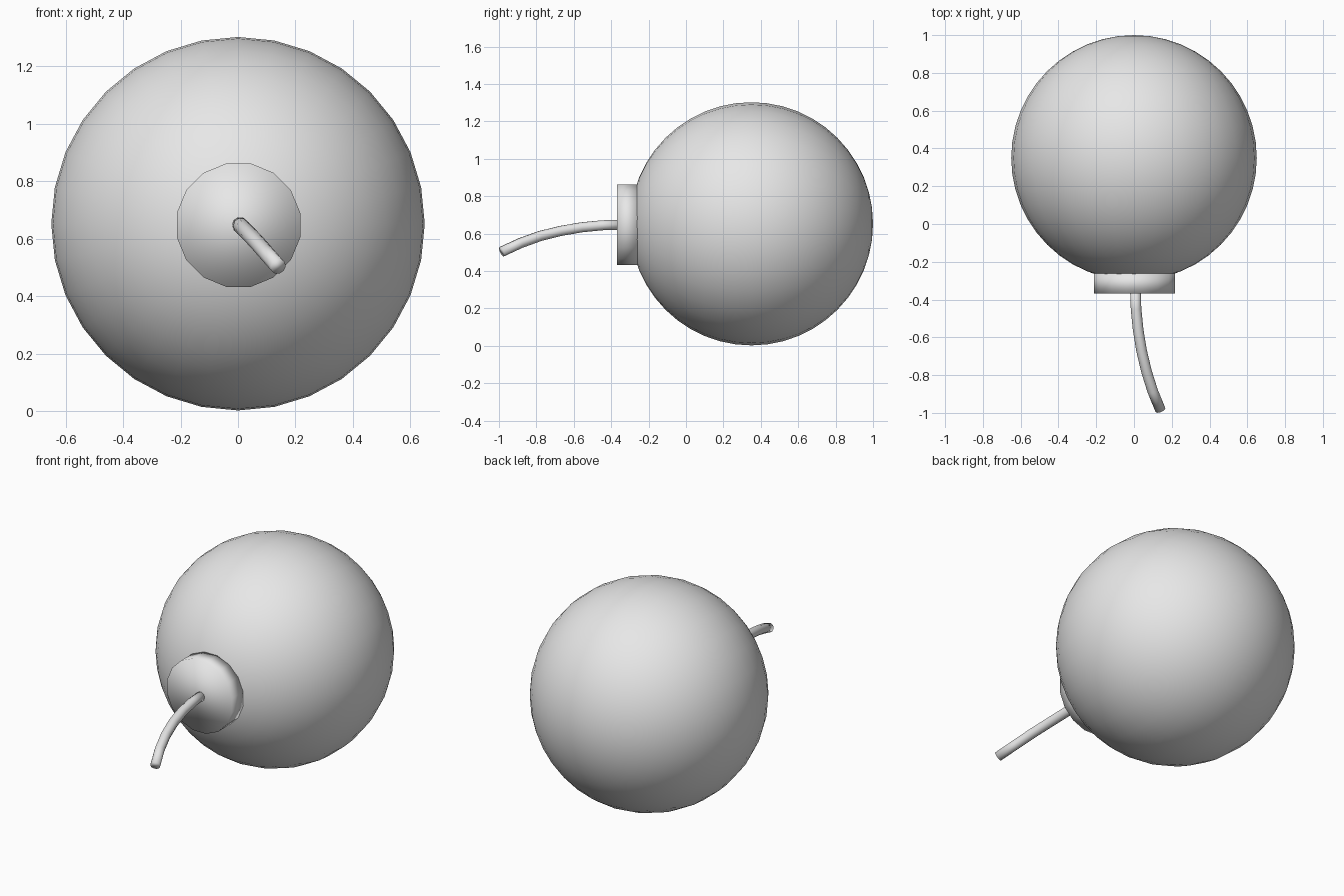
import bpy, bmesh, math
from mathutils import Matrix, Vector

if "Cube" in bpy.data.objects:
    bpy.data.objects.remove(bpy.data.objects["Cube"])

grey = bpy.data.materials.new("light_grey")
grey.diffuse_color = (0.8, 0.8, 0.8, 1)
grey.use_nodes = True
grey.node_tree.nodes["Principled BSDF"].inputs["Base Color"].default_value = grey.diffuse_color


def finish(name, bm):
    bmesh.ops.recalc_face_normals(bm, faces=bm.faces[:])
    for f in bm.faces:
        f.smooth = True
    me = bpy.data.meshes.new(name)
    bm.to_mesh(me)
    bm.free()
    me.materials.append(grey)
    ob = bpy.data.objects.new(name, me)
    bpy.context.collection.objects.link(ob)
    return ob


turn = Matrix.Rotation(math.radians(90), 4, 'X')  # local z -> -y

# Round body, poles along the cap axis
bm = bmesh.new()
bmesh.ops.create_uvsphere(bm, u_segments=32, v_segments=24, radius=0.65,
                          matrix=Matrix.Translation((0, 0.35, 0.652)) @ turn)
finish("round_body", bm)

# Short cap on the front, with softly shaded rim
bm = bmesh.new()
bmesh.ops.create_cone(bm, cap_ends=True, segments=16, radius1=0.219, radius2=0.219,
                      depth=0.11,
                      matrix=Matrix.Translation((0.002, -0.313, 0.647)) @ turn
                      @ Matrix.Rotation(math.pi / 16, 4, 'Z'))
finish("cap", bm)

# Curved fuse: rings swept along a path that droops down and to the right
path = [Vector(p) for p in [
    (0.007, -0.34, 0.648), (0.011, -0.45, 0.644), (0.022, -0.56, 0.633),
    (0.040, -0.67, 0.614), (0.066, -0.78, 0.587), (0.099, -0.885, 0.549),
    (0.140, -0.985, 0.503)]]
SIDES, R = 10, 0.028
bm = bmesh.new()
rings = []
for i, p in enumerate(path):
    t = (path[min(i + 1, len(path) - 1)] - path[max(i - 1, 0)]).normalized()
    u = t.cross(Vector((0, 0, 1))).normalized()
    v = u.cross(t)
    rings.append([bm.verts.new(p + R * (math.cos(a) * u + math.sin(a) * v))
                  for a in (2 * math.pi * k / SIDES for k in range(SIDES))])
for a, b in zip(rings, rings[1:]):
    for k in range(SIDES):
        n = (k + 1) % SIDES
        bm.faces.new((a[k], a[n], b[n], b[k]))
bm.faces.new(rings[0])
bm.faces.new(rings[-1])
finish("fuse", bm)
